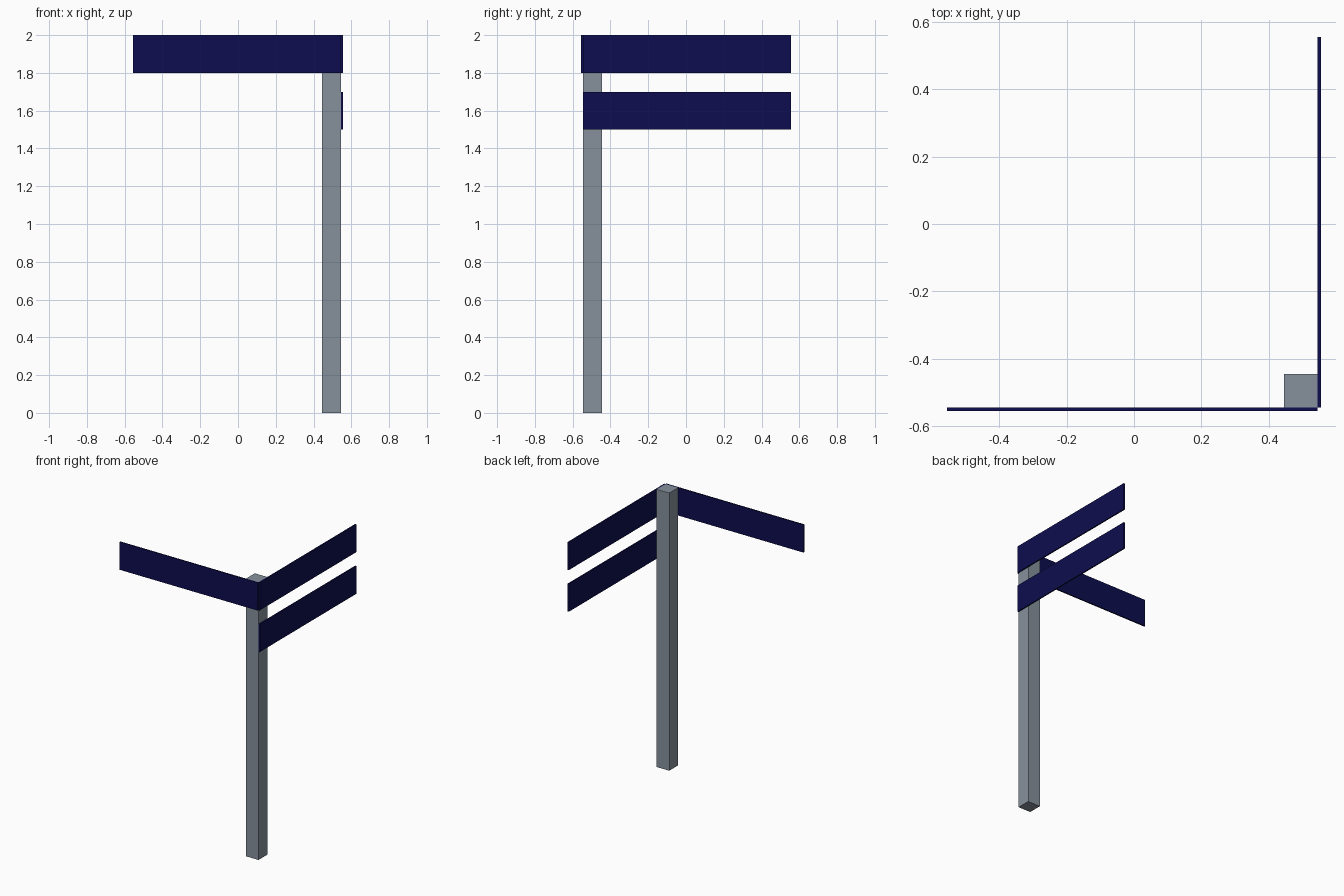
import bpy

if "Cube" in bpy.data.objects:
    bpy.data.objects.remove(bpy.data.objects["Cube"])


def material(name, color):
    mat = bpy.data.materials.new(name)
    mat.diffuse_color = (*color, 1)
    mat.use_nodes = True
    mat.node_tree.nodes["Principled BSDF"].inputs["Base Color"].default_value = mat.diffuse_color
    return mat


def box(name, low, high, mat):
    """Box spanning two opposite corners."""
    center = [(a + b) / 2 for a, b in zip(low, high)]
    size = [b - a for a, b in zip(low, high)]
    bpy.ops.mesh.primitive_cube_add(size=1, location=center)
    obj = bpy.context.object
    obj.name = name
    obj.scale = size
    bpy.ops.object.transform_apply(location=False, rotation=False, scale=True)
    obj.data.materials.append(mat)
    return obj


grey = material("grey_metal", (0.24, 0.285, 0.335))
navy = material("navy_blue", (0.004, 0.004, 0.08))

OUT, FACE, POST = 0.555, 0.545, 0.10   # outer limit, post face, post width

# Square post in the front right corner
box("post", (FACE - POST, -FACE, 0), (FACE, -FACE + POST, 2), grey)

# Sign plate on the front of the post, pointing left
box("front_sign", (-OUT, -OUT, 1.8), (FACE, -FACE, 2), navy)

# Two sign plates on the right of the post, pointing back
for name, z in (("upper_side_sign", 1.8), ("lower_side_sign", 1.5)):
    front = -FACE
    box(name, (FACE, front, z), (OUT, OUT, z + 0.2), navy)
